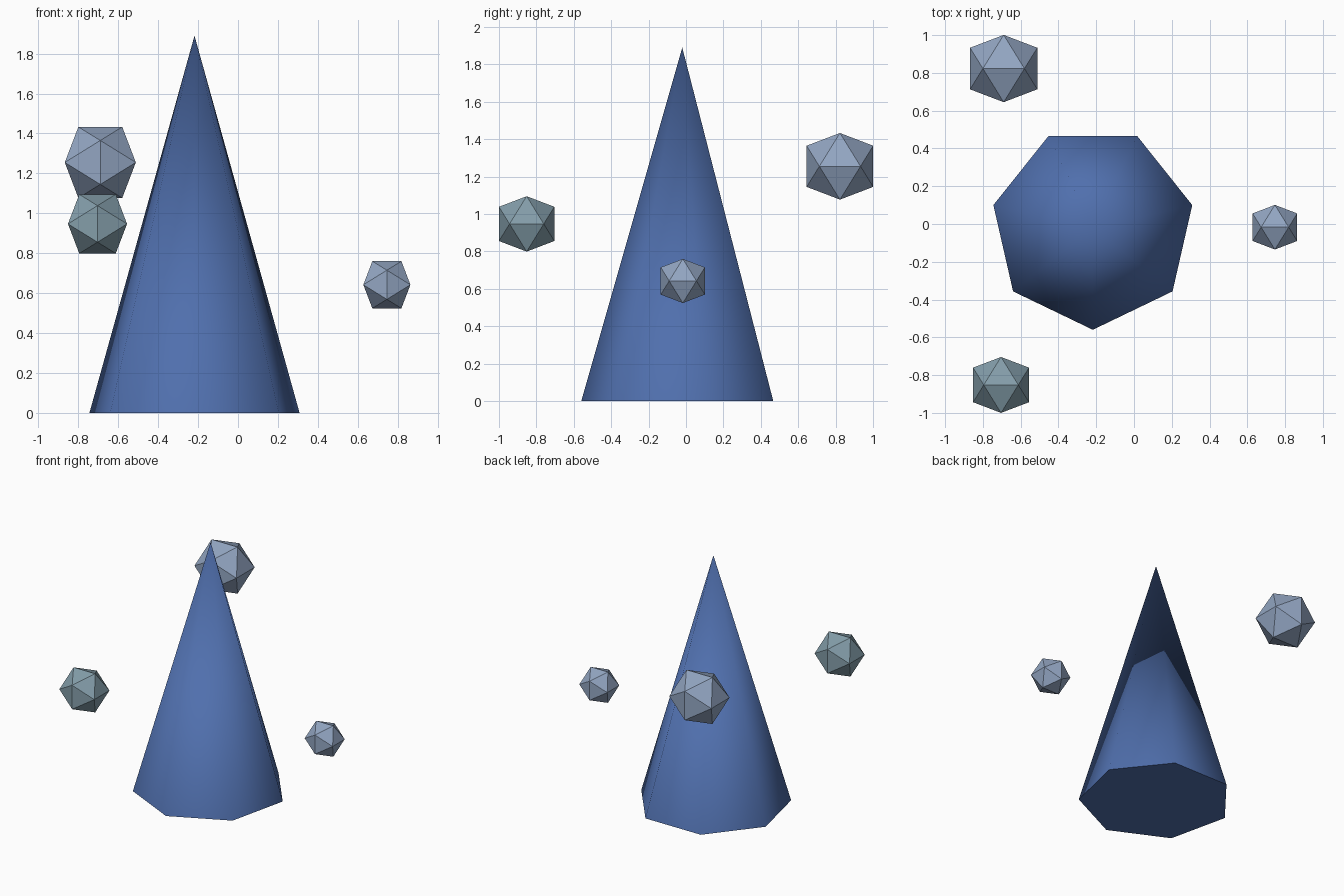
import bpy, bmesh, math
from mathutils import Vector

if "Cube" in bpy.data.objects:
    bpy.data.objects.remove(bpy.data.objects["Cube"])


def material(name, rgb):
    m = bpy.data.materials.new(name)
    m.diffuse_color = (*rgb, 1)
    m.use_nodes = True
    m.node_tree.nodes["Principled BSDF"].inputs["Base Color"].default_value = m.diffuse_color
    return m


def make_object(name, bm, loc, mat):
    bmesh.ops.recalc_face_normals(bm, faces=bm.faces)
    mesh = bpy.data.meshes.new(name)
    bm.to_mesh(mesh)
    bm.free()
    ob = bpy.data.objects.new(name, mesh)
    ob.location = loc
    mesh.materials.append(mat)
    bpy.context.collection.objects.link(ob)
    return ob


# Tall seven-sided spire, smooth sides with a sharp base rim
R, H = 0.54, 1.89
bm = bmesh.new()
ring = []
for k in range(7):
    a = -math.pi / 2 + k * math.tau / 7
    ring.append(bm.verts.new((R * math.cos(a), R * math.sin(a), 0)))
apex = bm.verts.new((0, 0, H))
bm.faces.new(ring[::-1])
for k in range(7):
    bm.faces.new((ring[k], ring[(k + 1) % 7], apex)).smooth = True
spire = make_object("spire", bm, (-0.218, -0.02, 0), material("blue", (0.08, 0.16, 0.42)))
for e in spire.data.edges:
    e.use_edge_sharp = all(spire.data.vertices[i].co.z < 0.01 for i in e.vertices)


# Floating flat-faced icosahedra, hull of three golden rectangles
def floating_rock(name, loc, half, mat):
    short = half / ((1 + math.sqrt(5)) / 2)
    bm = bmesh.new()
    for s in (-1, 1):
        for t in (-1, 1):
            a, b = s * half, t * short
            for co in ((a, b, 0), (b, 0, a), (0, a, b)):
                bm.verts.new(Vector(co))
    bmesh.ops.convex_hull(bm, input=bm.verts)
    make_object(name, bm, loc, mat)


pale = material("pale_blue", (0.29, 0.38, 0.54))
floating_rock("large_rock", (-0.69, 0.823, 1.255), 0.178, pale)
floating_rock("medium_rock", (-0.704, -0.852, 0.947), 0.148, material("pale_teal", (0.23, 0.34, 0.40)))
floating_rock("small_rock", (0.746, -0.017, 0.642), 0.118, pale)
